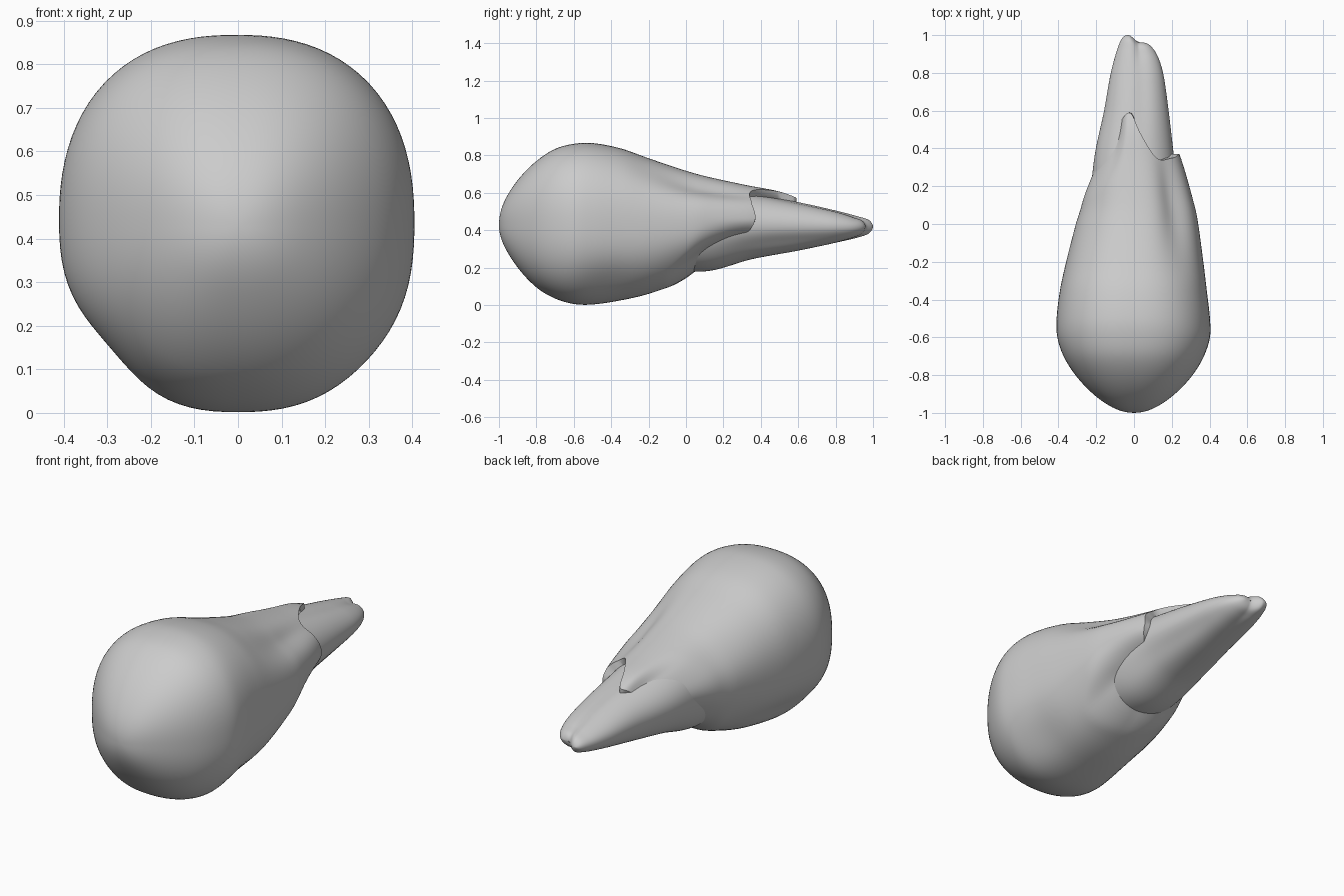
import bpy, bmesh, math

if "Cube" in bpy.data.objects:
    bpy.data.objects.remove(bpy.data.objects["Cube"])

N = 96


def hermite(keys, u):
    """Smooth lookup in rows of (u, values...)."""
    u = min(max(u, keys[0][0]), keys[-1][0])
    i = 0
    while i < len(keys) - 2 and u > keys[i + 1][0]:
        i += 1

    def slope(k, c):
        a, b = keys[max(k - 1, 0)], keys[min(k + 1, len(keys) - 1)]
        return (b[c] - a[c]) / (b[0] - a[0])

    a, b = keys[i], keys[i + 1]
    h = b[0] - a[0]
    t = (u - a[0]) / h
    return [(2*t**3 - 3*t*t + 1) * a[c] + (t**3 - 2*t*t + t) * h * slope(i, c)
            + (3*t*t - 2*t**3) * b[c] + (t**3 - t*t) * h * slope(i + 1, c)
            for c in range(1, len(a))]


def smooth(a, b, x):
    t = min(max((x - a) / (b - a), 0), 1)
    return t * t * (3 - 2 * t)


def section(vals, th, n, push):
    """Point on a squarish oval between left, right, bottom, top."""
    l, r, b, t = vals
    c, s = math.cos(th), math.sin(th)
    k = (abs(c)**n + abs(s)**n) ** (-1 / n) * push
    return ((l + r) / 2 + (r - l) / 2 * c * k, (b + t) / 2 + (t - b) / 2 * s * k)


def skin(name, rings):
    bm = bmesh.new()
    rows = [[bm.verts.new(p) for p in ring] for ring in rings]
    for a, b in zip(rows, rows[1:]):
        for j in range(N):
            k = (j + 1) % N
            bm.faces.new((a[j], a[k], b[k], b[j]))
    for row in (rows[0], rows[-1]):
        bm.faces.new(row)
    bmesh.ops.remove_doubles(bm, verts=bm.verts, dist=1e-5)
    bmesh.ops.recalc_face_normals(bm, faces=bm.faces)
    me = bpy.data.meshes.new(name)
    bm.to_mesh(me)
    bm.free()
    ob = bpy.data.objects.new(name, me)
    bpy.context.collection.objects.link(ob)
    bpy.context.view_layer.objects.active = ob
    ob.select_set(True)
    bpy.ops.object.shade_smooth_by_angle(angle=math.radians(50))
    ob.select_set(False)


def dents(th, y, table):
    f = 1.0
    for deg, width, y0, length, depth in table:
        d = (math.degrees(th) - deg + 180) % 360 - 180
        f -= depth * math.exp(-(d / width)**2 - ((y - y0) / length)**2)
    return f


# Outer husk: bulb with a ragged rear edge, free at the upper right, fused elsewhere
husk = [(-1, 0, 0, .43, .43), (-.95, -.15, .15, .275, .595), (-.8, -.31, .31, .095, .77),
        (-.7, -.373, .37, .035, .835), (-.6, -.406, .402, .006, .862), (-.5, -.41, .402, .003, .866),
        (-.35, -.392, .385, .025, .838), (-.2, -.36, .367, .06, .785),
        (0, -.31, .34, .13, .718), (.1, -.28, .32, .175, .69), (.33, -.235, .255, .24, .64),
        (.5, -.18, .19, .27, .607), (.6, -.16, .17, .29, .572)]
husk_keys = [(math.sqrt(r[0] + 1),) + r[1:] for r in husk]
edge = [(-90, .18), (-50, .15), (-25, .30), (5, .37), (35, .35), (62, .35),
        (80, .47), (97, .585), (115, .56), (150, .46), (180, .42), (225, .3), (270, .18)]
husk_dents = [(223, 20, -.4, .33, .10), (-45, 18, -.42, .18, .04),
              (50, 16, .12, .28, .13), (-40, 18, .2, .25, .08), (140, 22, .2, .3, .04),
              (205, 20, .2, .3, .05)]
rings = []
for i in range(82):
    s = i / 80
    ring = []
    for j in range(N):
        th = 2 * math.pi * j / N - math.pi / 2
        deg = math.degrees(th)
        end = hermite(edge, deg)[0]
        y = -1 + (end + 1) * min(s, 1)**1.5
        n = 2.35 - .25 * min(max(y + .3, 0), 1)
        push = dents(th, y, husk_dents) * (.75 if s > 1 else 1)
        fused = max(smooth(102, 125, deg), 1 - smooth(-30, 5, deg))
        push *= 1 - .22 * fused * smooth(.84, 1, s)
        x, z = section(hermite(husk_keys, math.sqrt(max(y + 1, 0))), th, n, push)
        ring.append((x, y, z))
    rings.append(ring)
skin("outer_husk", rings)

# Inner sprout: grooved, tapering, with a two-lobed tip
sprout = [(-.2, -.25, .25, .2, .64), (.1, -.235, .24, .18, .645), (.35, -.213, .213, .245, .6),
          (.6, -.16, .184, .29, .553), (.8, -.123, .155, .33, .508), (.92, -.09, .125, .357, .478),
          (.98, -.065, .09, .38, .458), (1, -.035, .05, .42, .42)]
tip_keys = [(-math.sqrt(1 - r[0]),) + r[1:] for r in sprout]
sprout_dents = [(80, 16, .8, .4, .07), (80, 18, 1, .08, .12), (-90, 18, .9, .25, .04),
                (-35, 22, .5, .35, .08), (200, 25, .4, .3, .03)]
rings = []
for i in range(71):
    y = 1 - 1.2 * (1 - i / 70)**2
    vals = hermite(tip_keys, -math.sqrt(1 - y))
    ring = []
    for j in range(N):
        th = 2 * math.pi * j / N
        x, z = section(vals, th, 2.1, dents(th, y, sprout_dents))
        ring.append((x, y - .04 * smooth(-.03, .03, x) * smooth(.75, 1, y), z))
    rings.append(ring)
skin("inner_sprout", rings)
